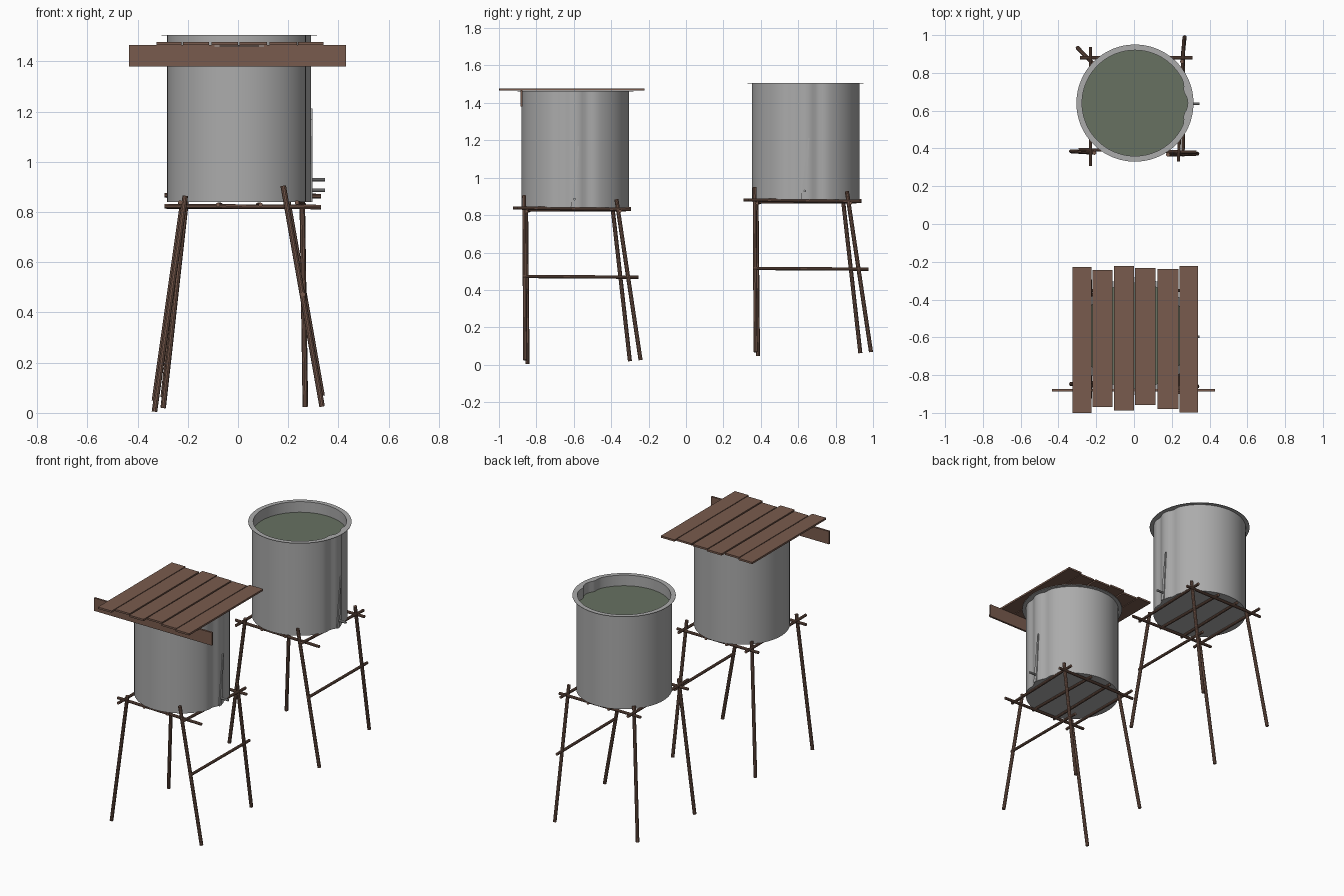
import bpy, bmesh, math
from mathutils import Vector

if "Cube" in bpy.data.objects:
    bpy.data.objects.remove(bpy.data.objects["Cube"], do_unlink=True)


def material(name, r, g, b):
    m = bpy.data.materials.new(name)
    m.use_nodes = True
    m.diffuse_color = (r, g, b, 1)
    bsdf = m.node_tree.nodes["Principled BSDF"]
    bsdf.inputs["Base Color"].default_value = (r, g, b, 1)
    bsdf.inputs["Roughness"].default_value = 0.8
    return m


WOOD = material("brown wood", 0.19, 0.105, 0.075)
STEEL = material("grey steel", 0.41, 0.41, 0.41)
WATER = material("murky water", 0.135, 0.165, 0.12)


def finish(bm, name, mats, location=(0, 0, 0), smooth=True):
    bmesh.ops.recalc_face_normals(bm, faces=bm.faces)
    mesh = bpy.data.meshes.new(name)
    bm.to_mesh(mesh)
    bm.free()
    for m in mats:
        mesh.materials.append(m)
    ob = bpy.data.objects.new(name, mesh)
    ob.location = location
    bpy.context.collection.objects.link(ob)
    if smooth:
        bpy.ops.object.select_all(action='DESELECT')
        ob.select_set(True)
        bpy.context.view_layer.objects.active = ob
        bpy.ops.object.shade_smooth_by_angle(angle=math.radians(35))
    return ob


def pole(name, a, b, offset, radius=0.011, mat=WOOD):
    """Round stick between two points."""
    a, b = Vector(a), Vector(b)
    bm = bmesh.new()
    bmesh.ops.create_cone(bm, cap_ends=True, segments=10, radius1=radius,
                          radius2=radius, depth=(b - a).length)
    turn = (b - a).to_track_quat('Z', 'Y').to_matrix()
    bmesh.ops.rotate(bm, matrix=turn, verts=bm.verts)
    bmesh.ops.translate(bm, vec=(a + b) / 2, verts=bm.verts)
    return finish(bm, name, [mat], offset)


def box(name, lo, hi):
    lo, hi = Vector(lo), Vector(hi)
    bm = bmesh.new()
    bmesh.ops.create_cube(bm, size=1)
    bmesh.ops.scale(bm, vec=hi - lo, verts=bm.verts)
    bmesh.ops.translate(bm, vec=(lo + hi) / 2, verts=bm.verts)
    return finish(bm, name, [WOOD], smooth=False)


def crease(y):
    """Inward dents either side of the raised wall seam."""
    return -0.014 * sum(math.exp(-((y - c) / 0.03) ** 2) for c in (-0.065, 0.065))


def tank(name, location):
    h, n = 0.623, 96
    profile = [(0.287, 0), (0.287, h - 0.003), (0.31, h - 0.003), (0.31, h),
               (0.28, h), (0.28, h - 0.07)]
    bm = bmesh.new()
    rings = []
    for r, z in profile:
        ring = []
        for i in range(n):
            t = 2 * math.pi * i / n
            c, s = math.cos(t), math.sin(t)
            rr = r + (crease(r * s) if c > 0 and r < 0.3 else 0)
            ring.append(bm.verts.new((rr * c, rr * s, z)))
        rings.append(ring)
    for low, high in zip(rings, rings[1:]):
        for i in range(n):
            j = (i + 1) % n
            bm.faces.new((low[i], low[j], high[j], high[i]))
    bm.faces.new(rings[0])
    surface = bm.faces.new(rings[-1])
    surface.material_index = 1
    return finish(bm, name, [STEEL, WATER], location)


def seam_flap(name, location):
    """Thin tapering lap of sheet metal on the seam."""
    bm = bmesh.new()
    outline = [(-0.025, 0), (0, 0), (0.02, 0.33), (0.012, 0.33)]
    face = bm.faces.new([bm.verts.new((0.285, y, z)) for y, z in outline])
    out = bmesh.ops.extrude_face_region(bm, geom=[face])["geom"]
    moved = [v for v in out if isinstance(v, bmesh.types.BMVert)]
    bmesh.ops.translate(bm, vec=(0.007, 0, 0), verts=moved)
    return finish(bm, name, [STEEL], location, smooth=False)


# Sticks of one stand
STAND = {
    "front_left_leg": ((-0.333, -0.847, 0.005), (-0.21, -0.855, 0.865)),
    "front_right_leg": ((0.335, -0.86, 0.025), (0.18, -0.865, 0.905)),
    "back_left_leg": ((-0.298, -0.30, 0.02), (-0.205, -0.395, 0.86)),
    "back_right_leg": ((0.268, -0.243, 0.025), (0.255, -0.372, 0.885)),
    "front_beam": ((-0.293, -0.838, 0.824), (0.33, -0.852, 0.820)),
    "back_beam": ((-0.285, -0.352, 0.822), (0.31, -0.352, 0.822)),
    "left_beam": ((-0.23, -0.925, 0.838), (-0.23, -0.295, 0.834)),
    "right_beam": ((0.235, -0.90, 0.838), (0.262, -0.295, 0.830)),
    "inner_left_slat": ((-0.08, -0.87, 0.829), (-0.07, -0.32, 0.829)),
    "inner_right_slat": ((0.09, -0.87, 0.829), (0.08, -0.32, 0.829)),
    "side_brace": ((0.26, -0.875, 0.472), (0.262, -0.255, 0.468)),
}

# Two tanks on stands
for tag, dy, dz in (("front", 0, 0), ("back", 1.232, 0.043)):
    for part, (a, b) in STAND.items():
        radius = 0.011 if "leg" in part else 0.009
        pole(f"{tag}_stand_{part}", a, b, (0, dy, dz), radius)
    base = (0.005, -0.592 + dy, 0.84 + dz)
    tank(f"{tag}_tank", base)
    seam_flap(f"{tag}_tank_seam_flap", base)
    pole(f"{tag}_tank_outlet_pipe", (0.26, -0.004, 0.046), (0.342, -0.004, 0.046),
         base, 0.007, STEEL)

# Plank roof over the front tank
PLANKS = [(-0.325, -0.225, -1.0, -0.228), (-0.22, -0.115, -0.968, -0.243),
          (-0.105, 0.0, -0.987, -0.222), (0.006, 0.115, -0.958, -0.233),
          (0.125, 0.235, -0.98, -0.238), (0.24, 0.34, -0.997, -0.222)]
for i, (x0, x1, y0, y1) in enumerate(PLANKS):
    box(f"roof_plank_{i + 1}", (x0, y0, 1.466), (x1, y1, 1.478))
box("roof_front_board", (-0.435, -0.886, 1.38), (0.43, -0.873, 1.465))
